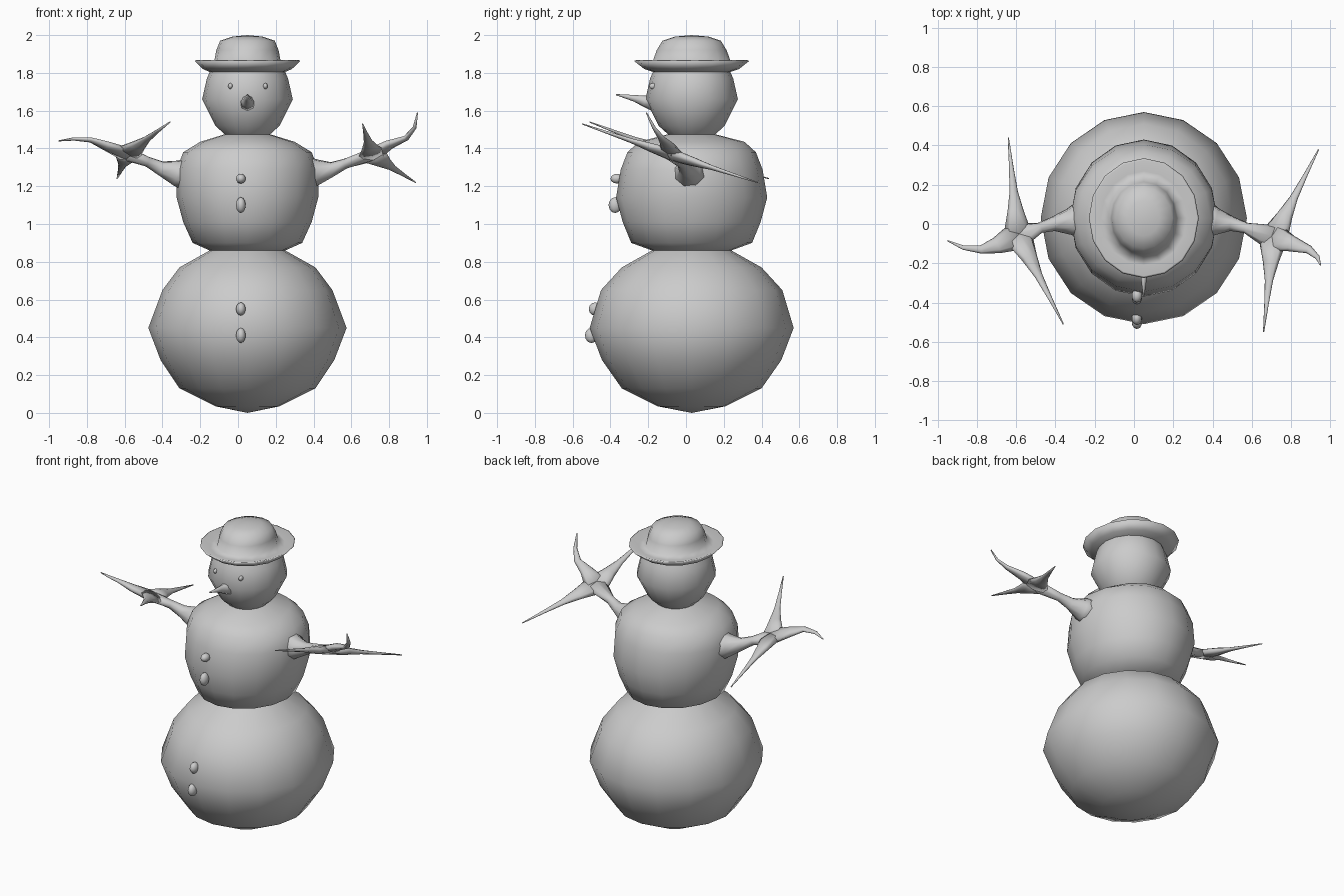
import bpy, bmesh, math
from mathutils import Vector

if "Cube" in bpy.data.objects:
    bpy.data.objects.remove(bpy.data.objects["Cube"])

CX, CY = 0.05, 0.03


def add_mesh(name, rings, start=None, end=None):
    """Skin a list of point rings, optionally closing the ends to a point."""
    bm = bmesh.new()
    loops = [[bm.verts.new(p) for p in ring] for ring in rings]
    n = len(loops[0])
    for a, b in zip(loops, loops[1:]):
        for i in range(n):
            j = (i + 1) % n
            bm.faces.new((a[i], a[j], b[j], b[i]))
    for loop, tip in ((loops[0], start), (loops[-1], end)):
        if tip is not None:
            v = bm.verts.new(tip)
            for i in range(n):
                bm.faces.new((loop[i], loop[(i + 1) % n], v))
    bmesh.ops.recalc_face_normals(bm, faces=bm.faces)
    for f in bm.faces:
        f.smooth = True
    me = bpy.data.meshes.new(name)
    bm.to_mesh(me)
    bm.free()
    ob = bpy.data.objects.new(name, me)
    bpy.context.collection.objects.link(ob)
    return ob


def turned(name, profile, bottom=None, top=None, sides=16):
    """Turned shape: profile entries are (x radius, y radius, z)."""
    rings = []
    for rx, ry, z in profile:
        angles = [2 * math.pi * i / sides for i in range(sides)]
        rings.append([(CX + rx * math.cos(a), CY + ry * math.sin(a), z) for a in angles])
    tip = lambda z: None if z is None else (CX, CY, z)
    return add_mesh(name, rings, tip(bottom), tip(top))


def limb(name, path, sizes, normal, sides=8):
    """Tapered branch: sizes are (half width, half thickness along normal)."""
    pts = [Vector(p) for p in path]
    rings = []
    for i, (p, (w, h)) in enumerate(zip(pts, sizes)):
        t = (pts[min(i + 1, len(pts) - 1)] - pts[max(i - 1, 0)]).normalized()
        side = t.cross(Vector(normal)).normalized()
        up = side.cross(t)
        angles = [2 * math.pi * k / sides for k in range(sides)]
        rings.append([p + side * w * math.cos(a) + up * h * math.sin(a) for a in angles])
    return add_mesh(name, rings, pts[0], pts[-1])


def bump(name, loc, scale):
    bpy.ops.mesh.primitive_uv_sphere_add(segments=10, ring_count=6, location=loc)
    ob = bpy.context.object
    ob.name, ob.scale = name, scale
    bpy.ops.object.shade_smooth()


# Three stacked snowballs, meeting at shared open rings
turned("lower_ball", [(.17, .18, .035), (.36, .37, .13), (.46, .475, .28), (.525, .54, .45),
                      (.45, .48, .65), (.36, .37, .77), (.20, .21, .86)], bottom=0)
turned("middle_ball", [(.20, .21, .86), (.29, .32, .90), (.34, .365, 1.01), (.375, .40, 1.14),
                       (.375, .375, 1.29), (.34, .34, 1.38), (.25, .28, 1.435), (.12, .125, 1.475)])
turned("head", [(.12, .125, 1.475), (.17, .175, 1.52), (.24, .245, 1.66),
                (.215, .22, 1.77), (.20, .205, 1.805)])

# Hat with upturned brim and domed crown
turned("hat", [(.20, .205, 1.805), (.235, .25, 1.82), (.28, .305, 1.863), (.272, .295, 1.867),
               (.22, .24, 1.85), (.175, .205, 1.865), (.165, .185, 1.92), (.145, .155, 1.97),
               (.08, .09, 1.992)], top=2.0)

# Nose, eyes and buttons
limb("nose", [(.05, -.17, 1.645), (.05, -.22, 1.65), (.05, -.27, 1.665), (.05, -.37, 1.685)],
     [(.05, .05), (.028, .03), (.016, .018), (.003, .003)], (0, 0, 1))
for x in (-.04, .145):
    bump("eye", (x, -.175, 1.73), (.013, .02, .016))
for y, z, h in ((-.365, 1.24, .026), (-.375, 1.10, .042), (-.48, .55, .035), (-.50, .41, .04)):
    bump("button", (.015, y, z), (.027, .035, h))

# Arms with flat star-shaped twig hands
hands = {
    "right": dict(
        n=(-.25, .33, .95),
        arm=[(.36, .02, 1.27), (.425, .01, 1.275), (.50, 0, 1.29), (.57, -.02, 1.32), (.71, -.07, 1.365)],
        tips=[[(.94, .38, 1.22)], [(.66, -.55, 1.53)],
              [(.80, -.10, 1.42), (.89, -.13, 1.455), (.935, -.17, 1.51), (.95, -.21, 1.59)]]),
    "left": dict(
        n=(.25, .33, .95),
        arm=[(-.26, .02, 1.26), (-.33, .01, 1.27), (-.41, 0, 1.295), (-.48, -.02, 1.33), (-.59, -.06, 1.37)],
        tips=[[(-.64, .44, 1.24)], [(-.36, -.51, 1.54)],
              [(-.70, -.11, 1.415), (-.78, -.13, 1.445), (-.87, -.12, 1.45), (-.95, -.085, 1.44)]]),
}
for side, d in hands.items():
    limb(side + "_arm", d["arm"], [(.11, .10), (.07, .07), (.038, .04), (.028, .028), (.07, .03)], d["n"])
    palm = Vector(d["arm"][-1])
    for tip in d["tips"]:
        if len(tip) == 1:
            path = [palm.lerp(Vector(tip[0]), f) for f in (0, .25, .45, .7, 1)]
        else:
            path = [palm] + tip
        limb(side + "_finger", path, [(.078, .03), (.043, .023), (.022, .013), (.012, .008), (.003, .003)], d["n"])
